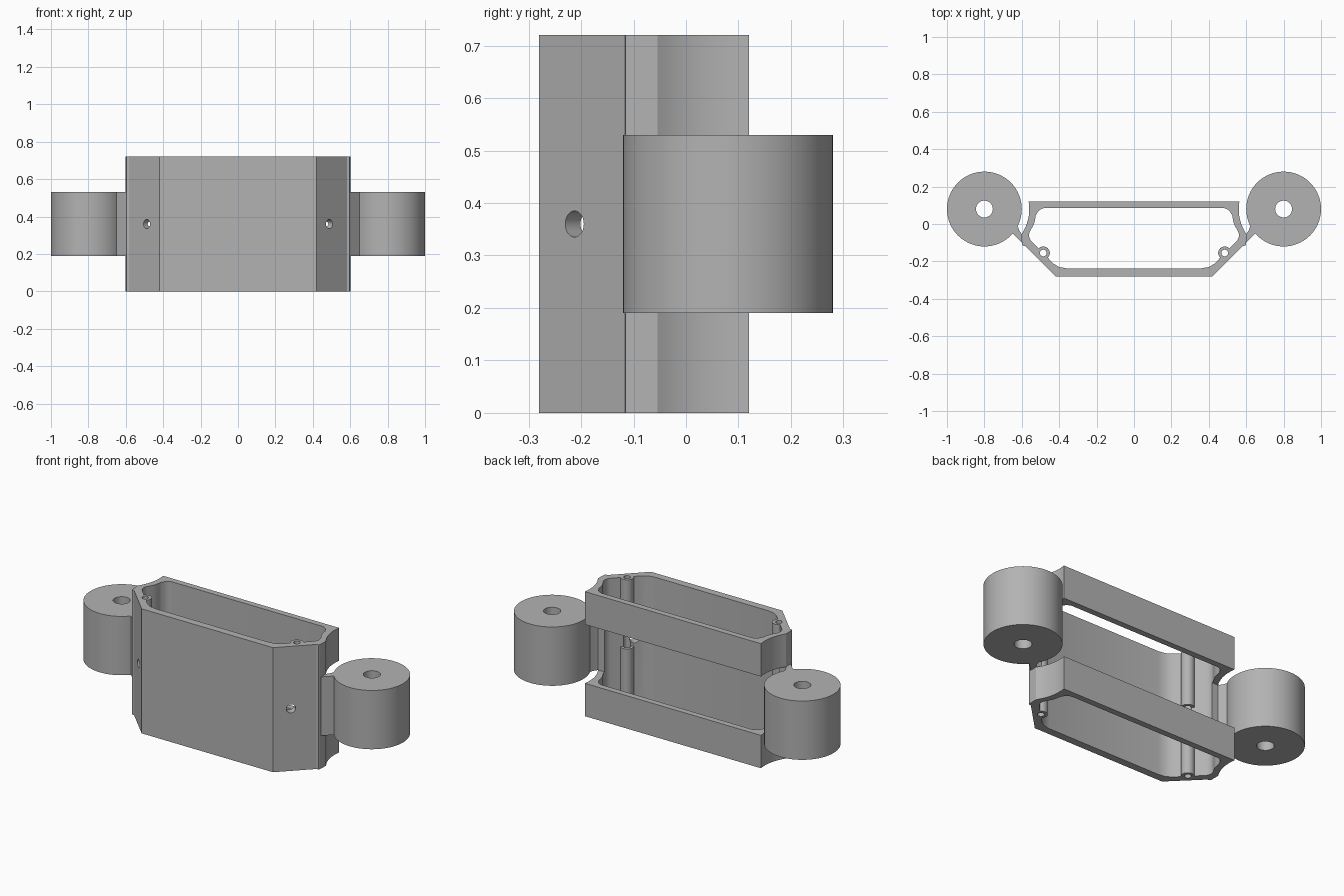
import bpy, bmesh, math
from mathutils import Matrix, Vector

if "Cube" in bpy.data.objects:
    bpy.data.objects.remove(bpy.data.objects["Cube"], do_unlink=True)

HEIGHT, LOW, HIGH = 0.72, 0.19, 0.53
BARREL = (0.8, 0.08)
POST = (0.485, -0.155)

grey = bpy.data.materials.new("plain grey")
grey.use_nodes = True
grey.diffuse_color = (0.45, 0.45, 0.45, 1)
grey.node_tree.nodes["Principled BSDF"].inputs["Base Color"].default_value = (0.45, 0.45, 0.45, 1)


def finish(name, bm):
    bmesh.ops.recalc_face_normals(bm, faces=bm.faces[:])
    mesh = bpy.data.meshes.new(name)
    bm.to_mesh(mesh)
    bm.free()
    mesh.materials.append(grey)
    obj = bpy.data.objects.new(name, mesh)
    bpy.context.collection.objects.link(obj)
    return obj


def prism(name, points, z0, z1):
    bm = bmesh.new()
    face = bm.faces.new([bm.verts.new((x, y, z0)) for x, y in points])
    top = bmesh.ops.extrude_face_region(bm, geom=[face])["geom"]
    bmesh.ops.translate(bm, vec=(0, 0, z1 - z0),
                        verts=[v for v in top if isinstance(v, bmesh.types.BMVert)])
    return finish(name, bm)


def rod(name, centre, radius, length, axis=(0, 0, 1), sides=32):
    bm = bmesh.new()
    turn = Vector((0, 0, 1)).rotation_difference(Vector(axis)).to_matrix().to_4x4()
    bmesh.ops.create_cone(bm, cap_ends=True, segments=sides, radius1=radius, radius2=radius,
                          depth=length, matrix=Matrix.Translation(centre) @ turn)
    return finish(name, bm)


def combine(target, other, operation):
    mod = target.modifiers.new("combine", 'BOOLEAN')
    mod.operation, mod.solver, mod.object = operation, 'EXACT', other
    bpy.context.view_layer.update()
    bpy.context.view_layer.objects.active = target
    bpy.ops.object.modifier_apply(modifier=mod.name)
    bpy.data.objects.remove(other, do_unlink=True)


def arc(centre, radius, start, end, steps):
    angles = [math.radians(start + (end - start) * i / steps) for i in range(steps + 1)]
    return [(centre[0] + radius * math.cos(a), centre[1] + radius * math.sin(a)) for a in angles]


def mirrored(half):
    return half + [(-x, y) for x, y in reversed(half)]


# Housing: chamfered front, sides scooped to clear the barrels
outer = [(0.42, -0.28), (0.582, -0.118)] + arc((0.57, -0.1), 0.03, -30, 0, 3)
outer += arc(BARREL, 0.24, 214, 170.5, 12)
inner = [(0.36, -0.237), (0.4, -0.23), (0.43, -0.212)]
inner += arc((0.515, -0.06), 0.046, -45, 35, 7)
inner += arc(BARREL, 0.277, 197, 187, 4) + arc((0.475, 0.037), 0.048, 20, 90, 6)
body = prism("housing", mirrored(outer), 0, HEIGHT)
combine(body, prism("cavity", mirrored(inner), -0.1, HEIGHT + 0.1), 'DIFFERENCE')

# Screw posts in two lengths, with a gap at the middle
for side in (-1, 1):
    for z0, z1 in ((0, 0.32), (0.4, HEIGHT)):
        combine(body, rod("post", (side * POST[0], POST[1], (z0 + z1) / 2), 0.035, z1 - z0), 'UNION')

# Open window across the back
window = [(-0.9, -0.055), (0.9, -0.055), (0.9, 0.4), (-0.9, 0.4)]
combine(body, prism("window", window, LOW, HIGH), 'DIFFERENCE')

# Arms carrying on the line of the chamfer, and the barrels
for side in (-1, 1):
    arm = [(0.56, -0.14), (0.7, 0), (0.64, 0.02), (0.622, -0.012), (0.613, -0.035),
           (0.6, -0.055), (0.56, -0.09)]
    combine(body, prism("arm", [(side * x, y) for x, y in arm], LOW, HIGH), 'UNION')
    middle = (side * BARREL[0], BARREL[1], (LOW + HIGH) / 2)
    combine(body, rod("barrel", middle, 0.2, HIGH - LOW, sides=64), 'UNION')
    combine(body, rod("barrel_bore", middle, 0.045, 1), 'DIFFERENCE')

# Bores along the posts and cross holes through the chamfers
for side in (-1, 1):
    combine(body, rod("post_bore", (side * POST[0], POST[1], HEIGHT / 2), 0.018, 1, sides=24), 'DIFFERENCE')
    combine(body, rod("cross_hole", (side * 0.49, -0.215, HEIGHT / 2), 0.025, 0.14,
                      axis=(side, -1, 0), sides=24), 'DIFFERENCE')

# Smooth curves, crisp edges
bpy.ops.object.select_all(action='DESELECT')
body.select_set(True)
bpy.context.view_layer.objects.active = body
bpy.ops.object.shade_smooth_by_angle(angle=math.radians(30))
